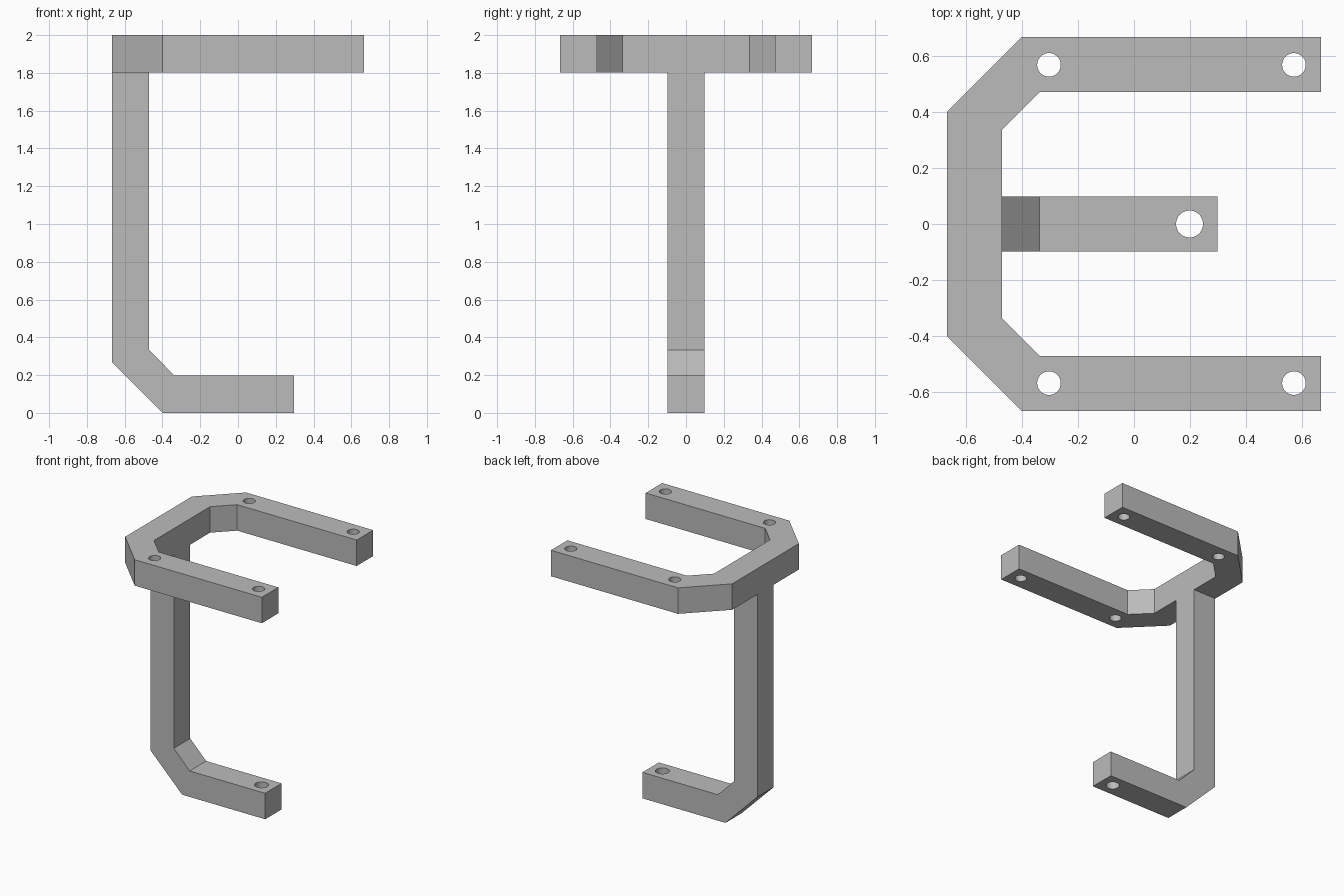
import bpy, bmesh
from mathutils import Vector

cube = bpy.data.objects.get("Cube")
if cube:
    bpy.data.objects.remove(cube, do_unlink=True)

grey = bpy.data.materials.new("plain grey")
grey.use_nodes = True
grey.diffuse_color = (0.5, 0.5, 0.5, 1)
grey.node_tree.nodes["Principled BSDF"].inputs["Base Color"].default_value = (0.5, 0.5, 0.5, 1)

BACK, BAR = -0.667, 0.197      # rear plane and bar thickness


def prism(name, outline, depth):
    """Extrude a closed outline of 3D points along a depth vector."""
    bm = bmesh.new()
    face = bm.faces.new([bm.verts.new(p) for p in outline])
    extruded = bmesh.ops.extrude_face_region(bm, geom=[face])["geom"]
    verts = [g for g in extruded if isinstance(g, bmesh.types.BMVert)]
    bmesh.ops.translate(bm, verts=verts, vec=Vector(depth))
    bmesh.ops.recalc_face_normals(bm, faces=bm.faces)
    mesh = bpy.data.meshes.new(name)
    bm.to_mesh(mesh)
    bm.free()
    mesh.materials.append(grey)
    obj = bpy.data.objects.new(name, mesh)
    bpy.context.collection.objects.link(obj)
    return obj


def drill(obj, x, y, z, radius):
    """Cut a vertical round hole through a bar."""
    bpy.ops.mesh.primitive_cylinder_add(vertices=48, radius=radius, depth=0.5, location=(x, y, z))
    cutter = bpy.context.object
    cutter.name = "hole_cutter"
    cutter.hide_render = True
    cutter.data.materials.append(grey)
    mod = obj.modifiers.new("hole", 'BOOLEAN')
    mod.operation, mod.solver, mod.object = 'DIFFERENCE', 'EXACT', cutter
    bpy.context.view_layer.objects.active = obj
    bpy.ops.object.modifier_apply(modifier=mod.name)
    bpy.data.objects.remove(cutter, do_unlink=True)


def finish(obj):
    """Smooth the hole walls while the bar edges stay sharp."""
    bpy.ops.object.select_all(action='DESELECT')
    obj.select_set(True)
    bpy.context.view_layer.objects.active = obj
    bpy.ops.object.shade_smooth_by_angle(angle=0.5)


# Upper frame: a chamfered U, mirrored front to back
half = [(0.667, 0.47), (-0.336, 0.47), (-0.47, 0.336)]
outer = [(BACK, 0.4), (-0.4, 0.667), (0.667, 0.667)]
inner_path = half + [(x, -y) for x, y in reversed(half)]
outer_path = [(x, -y) for x, y in reversed(outer)] + outer
frame = prism("upper_frame", [(x, y, 1.803) for x, y in inner_path + outer_path], (0, 0, BAR))
for x in (-0.303, 0.57):
    for side in (-1, 1):
        drill(frame, x, side * 0.567, 1.9, 0.042)
finish(frame)

# Upright with a chamfered bend into the foot
profile = [(BACK, 1.803), (BACK, 0.267), (-0.4, 0), (0.297, 0),
           (0.297, BAR), (-0.336, BAR), (-0.47, 0.333), (-0.47, 1.803)]
upright = prism("upright_and_foot", [(x, -BAR / 2, z) for x, z in profile], (0, BAR, 0))
drill(upright, 0.198, 0, 0.1, 0.048)
finish(upright)
